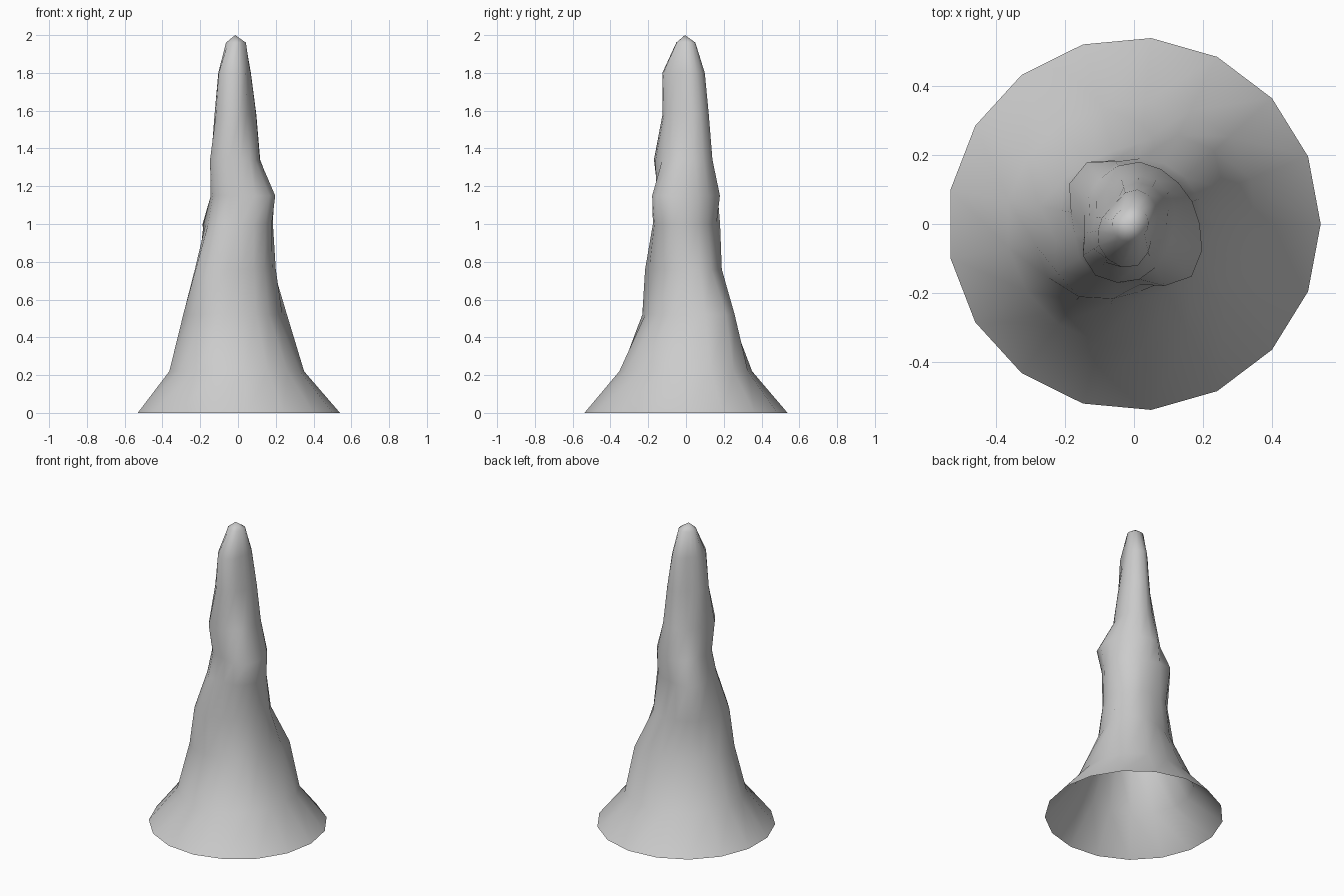
import bpy, bmesh, math

if "Cube" in bpy.data.objects:
    bpy.data.objects.remove(bpy.data.objects["Cube"])

SIDES = 17
# Height, then radius toward E, NE, N, NW, W, SW, S, SE
RINGS = [
    (0.00, .54, .54, .54, .54, .54, .54, .54, .54),
    (0.22, .35, .375, .35, .36, .37, .365, .355, .355),
    (0.52, .235, .315, .23, .225, .29, .285, .22, .22),
    (0.76, .20, .20, .19, .20, .22, .27, .20, .19),
    (1.00, .185, .17, .165, .23, .175, .19, .175, .195),
    (1.15, .19, .175, .18, .16, .145, .16, .155, .225),
    (1.34, .115, .14, .14, .13, .135, .185, .165, .125),
    (1.58, .095, .115, .12, .09, .12, .14, .12, .095),
    (1.80, .065, .085, .10, .08, .10, .125, .125, .07),
    (1.96, .042, .045, .05, .055, .065, .06, .05, .042),
]


def radius(row, angle):
    """Periodic Catmull-Rom interpolation around the ring."""
    t = angle / (math.tau / 8)
    i = int(t)
    f = t - i
    a, b, c, d = (row[(i + k) % 8] for k in (-1, 0, 1, 2))
    return b + .5 * f * (c - a + f * (2*a - 5*b + 4*c - d + f * (3*(b - c) + d - a)))


# Lumpy, open-bottomed rock spire
bm = bmesh.new()
loops = []
for z, *row in RINGS:
    loop = []
    for k in range(SIDES):
        a = math.tau * k / SIDES
        r = radius(row, a)
        loop.append(bm.verts.new((r * math.cos(a), r * math.sin(a), z)))
    loops.append(loop)
for low, high in zip(loops, loops[1:]):
    for k in range(SIDES):
        n = (k + 1) % SIDES
        bm.faces.new((low[k], low[n], high[n], high[k]))

# Rounded tip
tip = bm.verts.new((-.015, -.005, 2.0))
for k in range(SIDES):
    bm.faces.new((loops[-1][k], loops[-1][(k + 1) % SIDES], tip))
for f in bm.faces:
    f.smooth = True

mesh = bpy.data.meshes.new("rock_spire")
bm.to_mesh(mesh)
bm.free()
bpy.context.collection.objects.link(bpy.data.objects.new("rock_spire", mesh))
